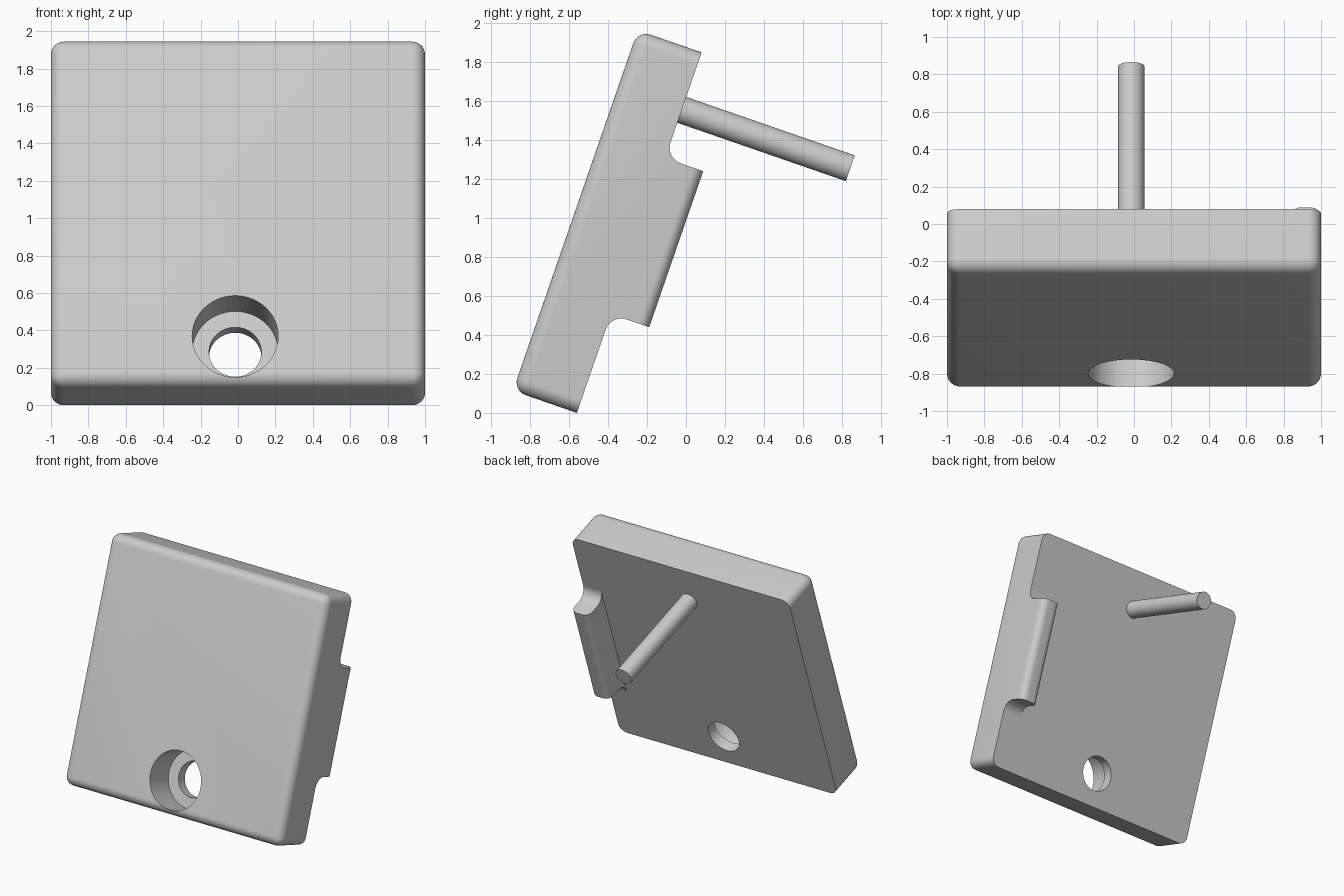
import bpy
import bmesh
from math import radians, cos, sin, pi
from mathutils import Matrix

cube = bpy.data.objects.get("Cube")
if cube:
    bpy.data.objects.remove(cube, do_unlink=True)

# Plate frame: x across, y out of the back face, z up the plate
TILT = Matrix.Translation((0, -0.56, 0)) @ Matrix.Rotation(radians(-19.1), 4, 'X')
THICK, HEIGHT, ROUND = 0.347, 1.957, 0.07
CENTRE_X, HOLE_Z = -0.015, 0.27

grey = bpy.data.materials.new("light_grey")
grey.use_nodes = True
colour = (0.6, 0.6, 0.6, 1)
grey.diffuse_color = colour
grey.node_tree.nodes["Principled BSDF"].inputs["Base Color"].default_value = colour


def make(name, bm):
    bmesh.ops.recalc_face_normals(bm, faces=bm.faces[:])
    mesh = bpy.data.meshes.new(name)
    bm.to_mesh(mesh)
    bm.free()
    mesh.materials.append(grey)
    obj = bpy.data.objects.new(name, mesh)
    bpy.context.collection.objects.link(obj)
    obj.matrix_world = TILT
    return obj


def activate(obj):
    bpy.ops.object.select_all(action='DESELECT')
    obj.select_set(True)
    bpy.context.view_layer.objects.active = obj


def smooth(obj):
    activate(obj)
    bpy.ops.object.shade_smooth_by_angle(angle=radians(30))


def rod(name, radius, y0, y1, z):
    bm = bmesh.new()
    place = Matrix.Translation((CENTRE_X, (y0 + y1) / 2, z)) @ Matrix.Rotation(pi / 2, 4, 'X')
    bmesh.ops.create_cone(bm, cap_ends=True, segments=64, radius1=radius,
                          radius2=radius, depth=y1 - y0, matrix=place)
    return make(name, bm)


def round_edges(bm, rule, radius):
    edges = [e for e in bm.edges if rule(*[v.co for v in e.verts])]
    bmesh.ops.bevel(bm, geom=edges, offset=radius, segments=8, profile=0.5,
                    affect='EDGES', clamp_overlap=True)


# Plate, rounded everywhere except around the back face
bm = bmesh.new()
bmesh.ops.create_cube(bm, size=1, matrix=Matrix.Translation((0, -THICK / 2, HEIGHT / 2))
                      @ Matrix.Diagonal((2, THICK, HEIGHT, 1)))
round_edges(bm, lambda a, b: min(a.y, b.y) < -THICK / 2, ROUND)
plate = make("plate", bm)

# Stepped hole through the plate
cutters = [rod("counterbore_cutter", 0.23, -0.6, -0.09, HOLE_Z),
           rod("hole_cutter", 0.14, -0.5, 0.2, HOLE_Z)]
for cutter in cutters:
    cutter.hide_render = True
    mod = plate.modifiers.new("cut", 'BOOLEAN')
    mod.operation = 'DIFFERENCE'
    mod.solver = 'EXACT'
    mod.object = cutter
    activate(plate)
    bpy.ops.object.modifier_apply(modifier=mod.name)
    bpy.data.objects.remove(cutter, do_unlink=True)
smooth(plate)

# Rod sticking out of the back
smooth(rod("back_rod", 0.07, -0.05, 0.915, 1.645))

# Side rib with hollow fillets at both ends and a rounded crest
LOW, HIGH, TIP, FILLET = 0.537, 1.384, 0.207, 0.085
steps = [i / 10 * pi / 2 for i in range(11)]
top = [(FILLET * (1 - sin(a)), HIGH + FILLET * (1 - cos(a))) for a in steps]
bottom = [(y, LOW + HIGH - z) for y, z in reversed(top)]
profile = [(-0.02, HIGH + FILLET)] + top[::-1] + [(TIP, HIGH), (TIP, LOW)] + bottom[::-1]
# Run each fillet from the plate face out to the rib end
up = [(FILLET * (1 - cos(a)), HIGH + FILLET * (1 - sin(a))) for a in steps]
down = [(y, LOW + HIGH - z) for y, z in reversed(up)]
profile = ([(-0.02, HIGH + FILLET)] + up + [(TIP, HIGH), (TIP, LOW)] + down
           + [(-0.02, LOW - FILLET)])
bm = bmesh.new()
face = bm.faces.new([bm.verts.new((0.835, y, z)) for y, z in profile])
out = bmesh.ops.extrude_face_region(bm, geom=[face])
bmesh.ops.translate(bm, vec=(0.165, 0, 0),
                    verts=[v for v in out["geom"] if isinstance(v, bmesh.types.BMVert)])
round_edges(bm, lambda a, b: min(a.y, b.y) > TIP - 0.01 and abs(a.z - b.z) > 0.1, 0.055)
smooth(make("side_rib", bm))
